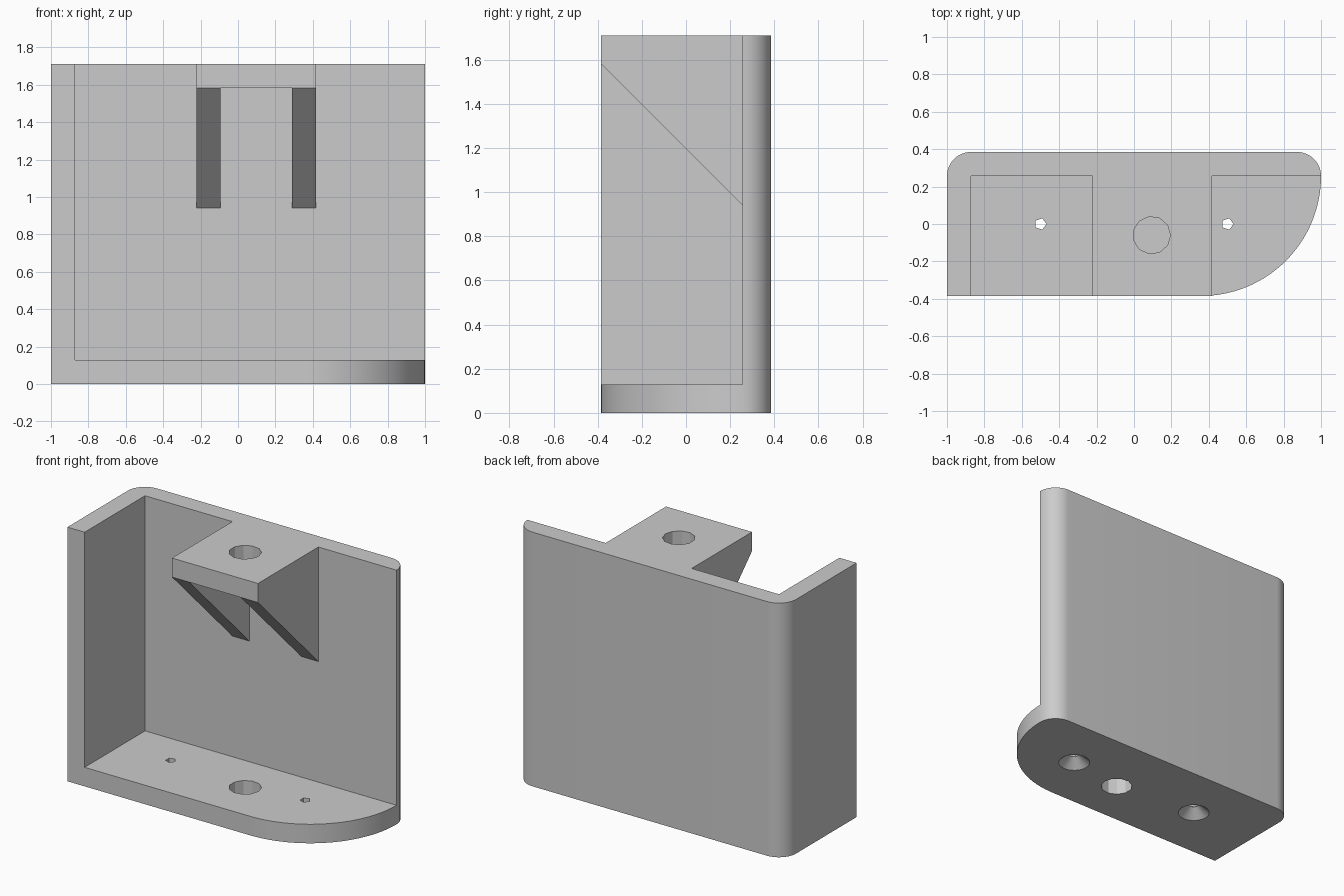
import bpy, bmesh, math
from mathutils import Vector

if "Cube" in bpy.data.objects:
    bpy.data.objects.remove(bpy.data.objects["Cube"], do_unlink=True)

H, D, T = 1.71, 0.385, 0.128      # height, half depth, wall thickness
INNER = D - T                     # inner face of the back wall
SHELF_L, SHELF_R = -0.222, 0.418

grey = bpy.data.materials.new("light grey")
grey.use_nodes = True
grey.diffuse_color = (0.6, 0.6, 0.6, 1)
grey.node_tree.nodes["Principled BSDF"].inputs["Base Color"].default_value = (0.6, 0.6, 0.6, 1)


def make_object(name, bm):
    bmesh.ops.recalc_face_normals(bm, faces=bm.faces)
    mesh = bpy.data.meshes.new(name)
    bm.to_mesh(mesh)
    bm.free()
    mesh.materials.append(grey)
    ob = bpy.data.objects.new(name, mesh)
    bpy.context.scene.collection.objects.link(ob)
    return ob


def prism(name, points, offset):
    """Extrude a closed outline of 3D points by an offset."""
    bm = bmesh.new()
    face = bm.faces.new([bm.verts.new(p) for p in points])
    new = bmesh.ops.extrude_face_region(bm, geom=[face], use_keep_orig=True)["geom"]
    verts = [g for g in new if isinstance(g, bmesh.types.BMVert)]
    bmesh.ops.translate(bm, verts=verts, vec=Vector(offset))
    return make_object(name, bm)


def plan(name, outline, z0, z1):
    return prism(name, [(x, y, z0) for x, y in outline], (0, 0, z1 - z0))


def arc(cx, cy, r, start, end, n):
    steps = [math.radians(start + (end - start) * i / n) for i in range(n + 1)]
    return [(cx + r * math.cos(a), cy + r * math.sin(a)) for a in steps]


def cone(name, x, y, z0, z1, r0, r1, sides):
    """Tapered or straight round cutter with a corner towards +x."""
    bm = bmesh.new()
    rings = []
    for z, r in ((z0, r0), (z1, r1)):
        rings.append([bm.verts.new((px, py, z)) for px, py in arc(x, y, r, 0, 360, sides)[:-1]])
        bm.faces.new(rings[-1])
    for i in range(sides):
        j = (i + 1) % sides
        bm.faces.new((rings[0][i], rings[0][j], rings[1][j], rings[1][i]))
    return make_object(name, bm)


# Plan outlines: rounded back corners, large quarter round at the front left
back_corners = arc(1 - T, INNER, T, 0, 90, 12) + arc(T - 1, INNER, T, 90, 180, 12)
R = D + INNER
front_round = arc(1 - R, INNER, R, -90, 0, 32)[:-1]

body = plan("bracket_body", [(-1, -D)] + front_round + back_corners, 0, T)

# Back and side wall, top shelf and its two gussets
wall_plan = [(-1, -D), (T - 1, -D), (T - 1, INNER)] + back_corners
shelf_plan = [(SHELF_L, -D), (SHELF_R, -D), (SHELF_R, INNER + 0.05), (SHELF_L, INNER + 0.05)]
additions = [plan("walls", wall_plan, 0, H), plan("shelf", shelf_plan, H - T, H)]
low = H - T - R
profile = [(-D, H - T), (INNER, low), (INNER + 0.05, low),
           (INNER + 0.05, H - T / 2), (-D, H - T / 2)]
for side, x in (("right", SHELF_L), ("left", SHELF_R - T)):
    additions.append(prism(side + "_gusset", [(x, y, z) for y, z in profile], (T, 0, 0)))

# Shelf socket with a thin floor, base hole, and countersunk screw holes
cutters = [
    cone("shelf_socket", 0.095, -0.06, H - T + 0.004, H + 0.1, 0.1, 0.1, 11),
    cone("base_hole", 0.095, -0.06, -0.1, T + 0.1, 0.1, 0.1, 11),
]
for side, x in (("right", -0.5), ("left", 0.5)):
    cutters.append(cone(side + "_screw_hole", x, 0, -0.1, T + 0.1, 0.032, 0.032, 5))
    cutters.append(cone(side + "_countersink", x, 0, -0.012, 0.06, 0.114, 0.03, 24))

# Merge everything into one clean solid
for operation, parts in (("UNION", additions), ("DIFFERENCE", cutters)):
    for part in parts:
        part.hide_render = True
        mod = body.modifiers.new(part.name, "BOOLEAN")
        mod.operation = operation
        mod.solver = "EXACT"
        mod.object = part
bpy.context.view_layer.update()
merged = bpy.data.meshes.new_from_object(body.evaluated_get(bpy.context.evaluated_depsgraph_get()))
body.modifiers.clear()
body.data = merged
merged.materials.clear()
merged.materials.append(grey)
for face in merged.polygons:
    face.material_index = 0
for part in additions + cutters:
    bpy.data.objects.remove(part, do_unlink=True)

# Smooth rounds, crisp edges
for ob in bpy.context.selected_objects:
    ob.select_set(False)
body.select_set(True)
bpy.context.view_layer.objects.active = body
bpy.ops.object.shade_smooth_by_angle(angle=math.radians(25))
